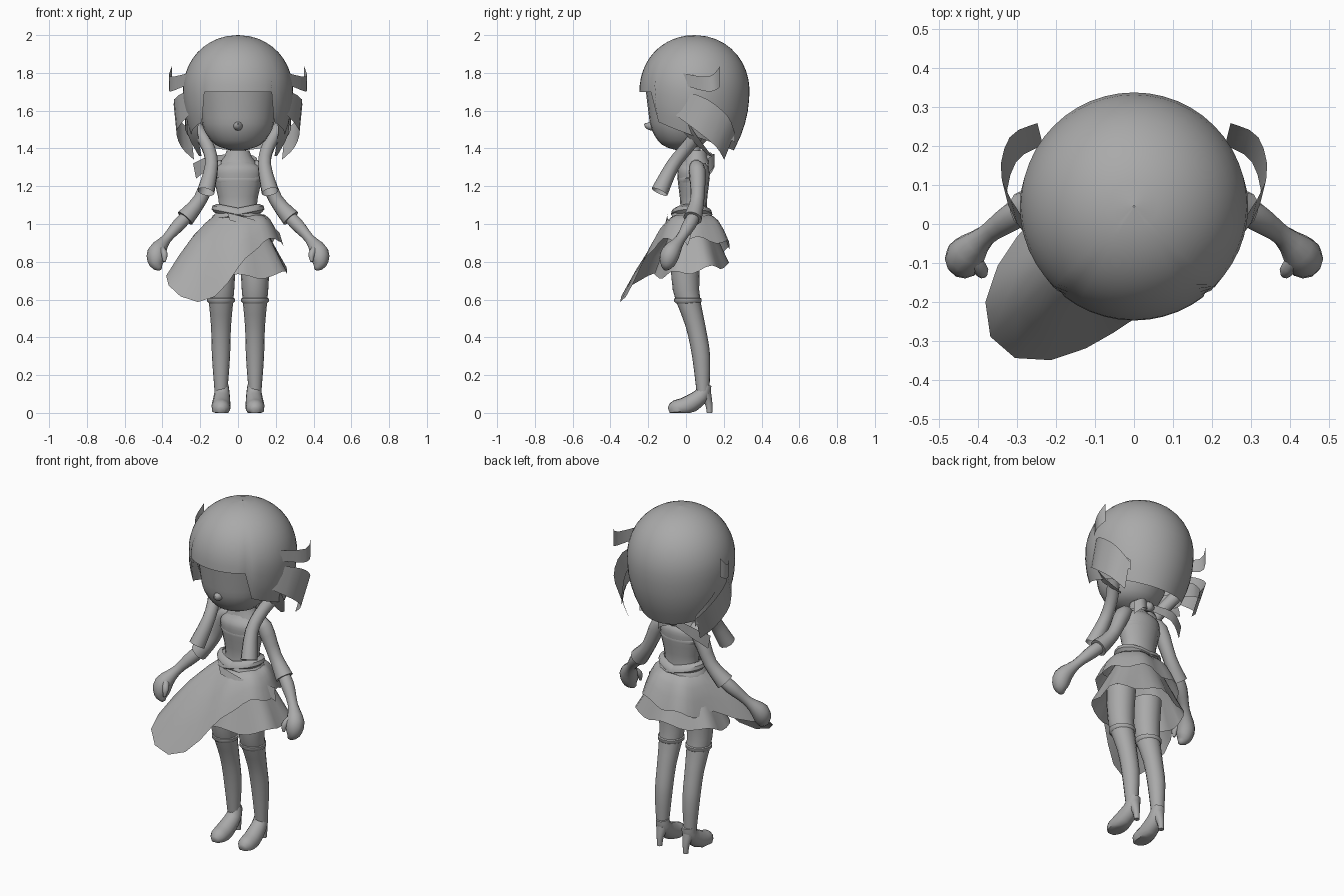
import bpy, bmesh, math
from math import sin, cos, exp, pi, tau, radians
from mathutils import Vector, Quaternion

default_cube = bpy.data.objects.get("Cube")
if default_cube:
    bpy.data.objects.remove(default_cube, do_unlink=True)

GREY = (.4, .4, .4, 1)
clay = bpy.data.materials.new("plain grey")
clay.use_nodes = True
clay.diffuse_color = GREY
shader = next(node for node in clay.node_tree.nodes if node.type == 'BSDF_PRINCIPLED')
shader.inputs["Base Color"].default_value = GREY


def skin(name, rows, closed=True, caps=False):
    """Join rows of points into one smooth shaded surface."""
    bm = bmesh.new()
    grid = [[bm.verts.new(point) for point in row] for row in rows]
    count = len(grid[0])
    for low, high in zip(grid, grid[1:]):
        for i in range(count if closed else count - 1):
            j = (i + 1) % count
            bm.faces.new((low[i], low[j], high[j], high[i]))
    if caps:
        bm.faces.new(list(reversed(grid[0])))
        bm.faces.new(grid[-1])
    bmesh.ops.recalc_face_normals(bm, faces=bm.faces)
    mesh = bpy.data.meshes.new(name)
    bm.to_mesh(mesh)
    bm.free()
    mesh.materials.append(clay)
    part = bpy.data.objects.new(name, mesh)
    bpy.context.collection.objects.link(part)
    bpy.ops.object.select_all(action='DESELECT')
    part.select_set(True)
    bpy.context.view_layer.objects.active = part
    bpy.ops.object.shade_smooth_by_angle(angle=radians(50))


def angles(count):
    return [tau * i / count for i in range(count)]


def ellipse(x, y, z, rx, ry, count=16):
    return [Vector((x + rx * sin(a), y - ry * cos(a), z)) for a in angles(count)]


def curve(controls, steps=3):
    """Smooth curve through control tuples of any length."""
    controls = [Vector(c) for c in controls]
    result = []
    for i in range(len(controls) - 1):
        start, end = controls[i], controls[i + 1]
        before = controls[max(i - 1, 0)]
        after = controls[min(i + 2, len(controls) - 1)]
        for step in range(steps):
            t = step / steps
            ease = t * t * (3 - 2 * t)
            pull = t * (1 - t) / 2
            result.append(start.lerp(end, ease) + (end - before) * pull * (1 - t)
                          - (after - start) * pull * t)
    return result + [controls[-1]]


def tube(name, path, side=1, count=10, caps=True, floor=False):
    """Round tube along x, y, z, radius controls, reflected by side."""
    path = curve(path)
    centres = [Vector((p[0] * side, p[1], p[2])) for p in path]
    rows = []
    turn, heading = Quaternion(), Vector((0, 0, 1))
    for i, centre in enumerate(centres):
        along = centres[min(i + 1, len(centres) - 1)] - centres[max(i - 1, 0)]
        turn = heading.rotation_difference(along) @ turn
        heading = along
        radius = path[i][3]
        row = [centre + turn @ point for point in ellipse(0, 0, 0, radius, radius, count)]
        if floor:
            for point in row:
                point.z = max(point.z, 0)
        rows.append(row)
    skin(name, rows, caps=caps)


def ribbon(name, path, lean, side=1):
    """Flat strip along x, y, z, half width controls; lean is its cross direction."""
    rows = []
    for x, y, z, half in curve(path):
        centre, offset = Vector((x, y, z)), Vector(lean) * half
        row = [centre + offset, centre - offset]
        for point in row:
            point.x *= side
        rows.append(row)
    skin(name, rows, closed=False)


def bump(angle, middle, spread):
    """Soft bell shape for the sweep of the skirt."""
    return exp(-((angle - radians(middle)) / radians(spread)) ** 2 / 2)


# Face and nose
face = curve([(1.39, .03), (1.42, .12), (1.5, .18), (1.6, .2), (1.75, .22)])
skin("face", [ellipse(0, -.02, z, r, .9 * r, 24) for z, r in face], caps=True)
tube("nose", [(0, -.16, 1.52, .03), (0, -.2, 1.52, .02), (0, -.22, 1.53, .004)])


# Hair cap with a straight fringe and a hem that drops towards the back
def hair_hem(angle):
    turn = min(angle, tau - angle) / pi
    if turn < .22:
        return 1.7
    return 1.55 - .16 * sin(pi / 2 * (turn - .22) / .78)


def hair_point(angle, fraction):
    z = 2 - (2 - hair_hem(angle)) * fraction ** 1.7
    height = min((z - 1.69) / .31, 1)
    if height > 0:
        radius = .002 + .29 * math.sqrt(1 - height ** 2.2)
    else:
        radius = .29 * (1 - .3 * height * height)
    return (radius * sin(angle), .045 - radius * cos(angle), z)


skin("hair_cap", [[hair_point(a, k / 14) for a in angles(48)] for k in range(15)])

# Torso, neck, bodice edge and collar
torso = curve([(1, .13), (1.1, .1), (1.24, .127), (1.3, .12), (1.35, .05), (1.45, .04)])
skin("torso", [ellipse(0, .04, z, r, .55 * r + .015) for z, r in torso], caps=True)
bodice = [(1.22, .125), (1.24, .133), (1.25, .125)]
skin("bodice_edge", [ellipse(0, .04, z, r, .65 * r) for z, r in bodice])
collar = [(1.32, .1), (1.36, .07), (1.39, .06)]
skin("collar", [ellipse(0, .055, z, r, .4 * r + .03) for z, r in collar])

# Crossed belts and the loose tail
for label, tilt in (("left", .2), ("right", -.2)):
    belt = [(1.035, .125), (1.05, .14), (1.07, .135), (1.085, .11)]
    rows = [ellipse(0, .03, z, r, r - .03) for z, r in belt]
    for row in rows:
        for point in row:
            point.z += tilt * point.x
    skin(label + "_belt", rows)
ribbon("belt_tail", [(-.05, -.1, 1.04, .02), (.1, -.1, 1, .02), (.18, -.04, .97, .02),
                     (.23, .02, .92, .035)], (-.3, .3, 1))


# Underskirt with a gently waved hem
def underskirt_point(angle, fraction):
    wave = cos(6 * angle)
    flare = 1 + .04 * fraction * wave
    hem = .75 - .03 * cos(angle) + .015 * wave
    return (flare * (.115 + .155 * fraction) * sin(angle),
            .03 - flare * (.085 + .105 * fraction) * cos(angle),
            1.04 + (hem - 1.04) * fraction)


skin("underskirt", [[underskirt_point(a, k / 4) for a in angles(32)] for k in range(5)])


# Overskirt sweeping forward and out to the right
def overskirt_point(angle, fraction):
    around = angle if angle < pi else angle - tau
    direction = Vector((sin(angle), -cos(angle), 0))
    waist = Vector((.12 * sin(angle), .03 - .09 * cos(angle), 1.05))
    reach = .22 + .27 * bump(around, -45, 22) + .01 * cos(5 * angle)
    hem = direction * reach
    hem.y += .02
    hem.z = .88 - .26 * bump(around, -30, 25) + .04 * sin(angle) + .015 * cos(7 * angle)
    point = waist.lerp(hem, fraction)
    point.z += .04 * sin(pi * fraction)
    return point


skin("overskirt", [[overskirt_point(a, k / 4) for a in angles(36)] for k in range(5)])

# Bow behind the neck
tube("bow_knot", [(-.03, .12, 1.35, .015), (0, .12, 1.35, .03), (.03, .12, 1.35, .015)])
ribbon("bow_short", [(0, .12, 1.35, .02), (.06, .15, 1.34, .03), (.1, .12, 1.31, .04)], (0, 0, 1))
ribbon("bow_long", [(0, .12, 1.35, .02), (-.14, .15, 1.33, .03), (-.23, .11, 1.28, .04)], (-.2, 0, 1))

for side, label in ((1, "left_"), (-1, "right_")):
    # Legs, stockings and heeled shoes
    leg = curve([(0, .85, .08), (0, .65, .07), (.05, .46, .053), (.08, .3, .048), (.09, .1, .033)])
    skin(label + "leg", [ellipse(.09 * side, y, z, r, r) for y, z, r in leg], caps=True)
    stocking = [(.58, .063), (.59, .073), (.605, .073), (.61, .063)]
    skin(label + "stocking_top", [ellipse(.09 * side, .01, z, r, r) for z, r in stocking])
    tube(label + "shoe", [(.085, .1, .15, .035), (.085, .08, .09, .043), (.09, 0, .035, .05),
                          (.09, -.06, .02, .045), (.09, -.09, .01, .02)], side, 12, floor=True)
    tube(label + "heel", [(.085, .1, .1, .035), (.085, .12, .05, .02), (.085, .125, 0, .015)],
         side, floor=True)

    # Arms, gloves and hands
    tube(label + "sleeve", [(.08, .05, 1.31, .03), (.13, .06, 1.28, .044), (.2, .06, 1.13, .037),
                            (.28, .035, 1.03, .05)], side, 12)
    tube(label + "glove", [(.25, .05, 1.06, .03), (.31, .02, 1, .036), (.38, -.03, .92, .027),
                           (.43, -.08, .85, .05), (.43, -.1, .79, .04), (.41, -.11, .76, .01)], side, 12)
    tube(label + "thumb", [(.41, -.09, .87, .02), (.39, -.12, .84, .018), (.39, -.13, .8, .007)], side)

    # Hair locks around the face
    tube(label + "front_lock", [(.22, .09, 1.51, .035), (.16, .01, 1.41, .035), (.14, -.07, 1.31, .036),
                                (.17, -.14, 1.17, .046)], side, caps=False)
    ribbon(label + "side_lock", [(.25, -.05, 1.65, .06), (.33, .08, 1.58, .08), (.31, .19, 1.49, .08),
                                 (.24, .23, 1.41, .07)], (.1, .4, 1), side)
    ribbon(label + "inner_lock", [(.23, -.04, 1.58, .04), (.24, .02, 1.48, .04), (.2, .13, 1.36, .01)],
           (.7, .7, 0), side)
    ribbon(label + "flick", [(.26, -.03, 1.77, .03), (.36, .12, 1.74, .04), (.35, .18, 1.78, .055)],
           (0, 0, 1), side)
    ribbon(label + "back_flick", [(.26, .06, 1.58, .04), (.28, .16, 1.54, .04), (.24, .26, 1.46, .03)],
           (0, 0, 1), side)
